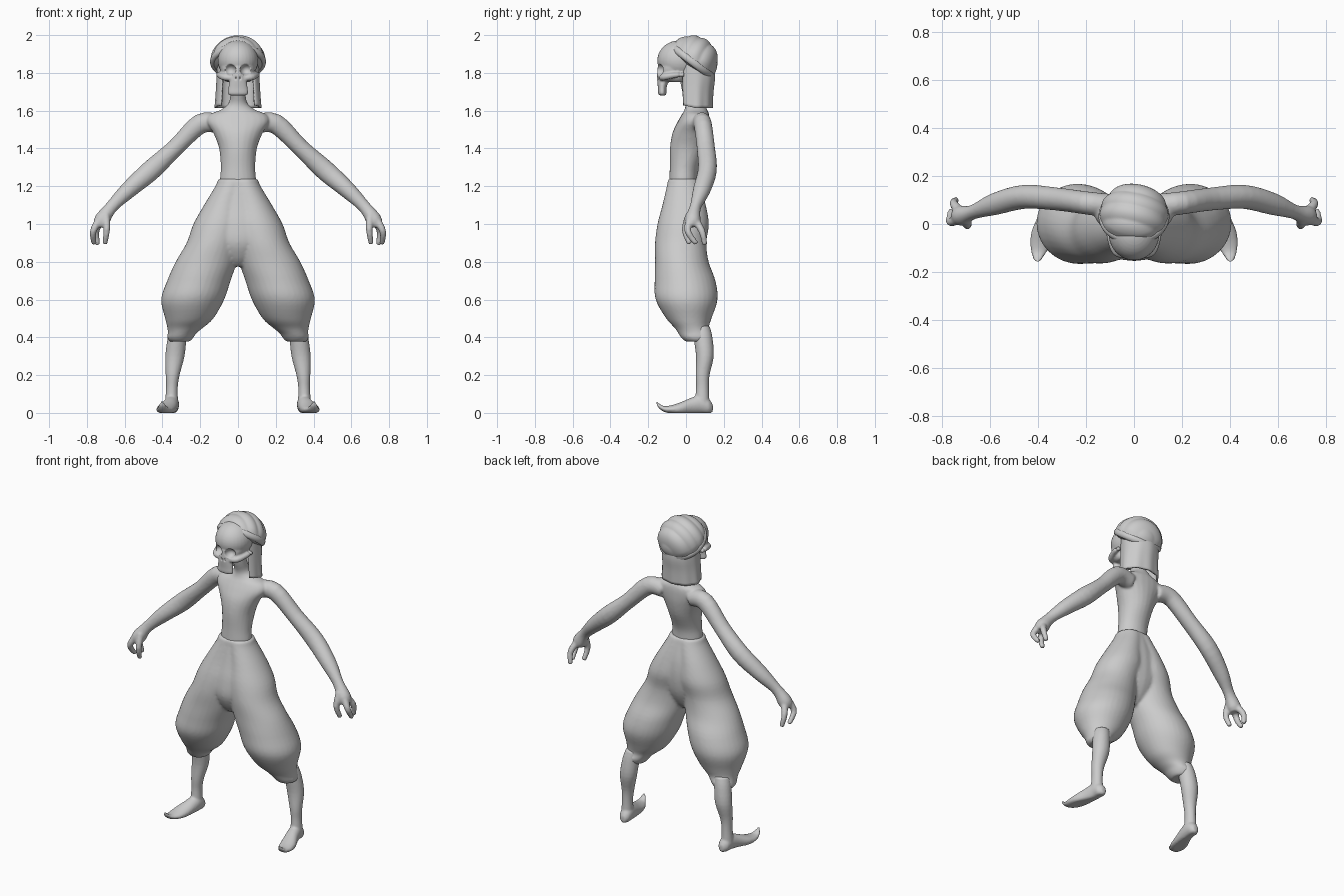
import bpy, bmesh, math
from mathutils import Vector, Matrix

if "Cube" in bpy.data.objects:
    bpy.data.objects.remove(bpy.data.objects["Cube"])

Y = Vector((0, 1, 0))


def spline(rows, k=4):
    """Catmull-Rom through rows of numbers."""
    out = []
    for i in range(len(rows) - 1):
        p0, p1, p2 = rows[max(i - 1, 0)], rows[i], rows[i + 1]
        p3 = rows[min(i + 2, len(rows) - 1)]
        for j in range(k):
            t = j / k
            out.append([0.5 * (2 * b + (c - a) * t + (2 * a - 5 * b + 4 * c - d) * t * t
                               + (3 * b - a - 3 * c + d) * t ** 3)
                        for a, b, c, d in zip(p0, p1, p2, p3)])
    return out + [list(rows[-1])]


def loft(bm, rows, axis=None, side=1, n=24):
    """Closed skin over rings (x, y, z, ra, rb); rings follow the path unless axis is given."""
    rows = spline(rows)
    rings = []
    for i, (x, y, z, a, b) in enumerate(rows):
        if axis == 'Z':
            u, v = Vector((1, 0, 0)), Y
        elif axis == 'Y':
            u, v = Vector((1, 0, 0)), Vector((0, 0, 1))
        else:
            q, p = rows[min(i + 1, len(rows) - 1)], rows[max(i - 1, 0)]
            t = (Vector(q[:3]) - Vector(p[:3])).normalized()
            u = t.cross(Y).normalized()
            v = u.cross(t)
        ring = []
        for j in range(n):
            w = 2 * math.pi * j / n
            co = Vector((x, y, z)) + u * a * math.cos(w) + v * b * math.sin(w)
            ring.append(bm.verts.new((co.x * side, co.y, max(co.z, 0))))
        rings.append(ring)
    for r, s in zip(rings, rings[1:]):
        for j in range(n):
            bm.faces.new((r[j], r[(j + 1) % n], s[(j + 1) % n], s[j]))
    bm.faces.new(rings[0])
    bm.faces.new(rings[-1])


def ball(bm, loc, size):
    m = Matrix.Translation(loc) @ Matrix.Diagonal((*size, 1))
    bmesh.ops.create_uvsphere(bm, u_segments=32, v_segments=20, radius=1, matrix=m)


def finish(name, bm):
    bmesh.ops.recalc_face_normals(bm, faces=bm.faces)
    for f in bm.faces:
        f.smooth = True
    me = bpy.data.meshes.new(name)
    bm.to_mesh(me)
    bm.free()
    ob = bpy.data.objects.new(name, me)
    bpy.context.collection.objects.link(ob)
    return ob


def fuse(ob, voxel, smooth=0):
    """Melt overlapping parts into one skin."""
    m = ob.modifiers.new("fuse", 'REMESH')
    m.mode, m.voxel_size, m.use_smooth_shade = 'VOXEL', voxel, True
    if smooth:
        s = ob.modifiers.new("relax", 'SMOOTH')
        s.factor, s.iterations = 0.5, smooth


# torso with neck, arms and three-fingered hands
bm = bmesh.new()
loft(bm, [(0, -.015, 1.18, .09, .075), (0, -.015, 1.23, .096, .074), (0, -.01, 1.30, .091, .076),
          (0, .01, 1.40, .10, .095), (0, .025, 1.48, .13, .097), (0, .04, 1.54, .165, .085),
          (0, .05, 1.58, .15, .072), (0, .052, 1.605, .09, .06), (0, .045, 1.64, .05, .048),
          (0, .02, 1.70, .04, .04), (0, 0, 1.80, .04, .04)], 'Z')
for s in (1, -1):
    loft(bm, [(.10, .075, 1.53, .05, .05), (.20, .088, 1.53, .053, .048), (.33, .105, 1.405, .046, .048),
              (.46, .113, 1.285, .054, .05), (.58, .083, 1.18, .045, .046), (.67, .05, 1.09, .033, .03),
              (.72, .035, 1.02, .042, .042), (.73, .035, .985, .03, .03)], side=s)
    for path in ([(.70, .02, 1.05), (.695, -.005, .97), (.705, .02, .895)],
                 [(.735, .02, 1.02), (.767, .01, .96), (.762, .055, .895)],
                 [(.725, .05, 1.02), (.752, .085, .96), (.742, .10, .89)]):
        loft(bm, [(*p, r, r) for p, r in zip(path, (.022, .018, .014))], side=s, n=12)
fuse(finish("torso_and_arms", bm), .007, 5)

# baggy trousers: two balloon legs and a hip core
bm = bmesh.new()
loft(bm, [(0, -.03, .775, .03, .05), (0, -.03, .82, .09, .09), (0, -.028, .90, .16, .125),
          (0, -.018, 1.0, .205, .128), (0, -.01, 1.1, .165, .112), (0, -.012, 1.2, .118, .088),
          (0, -.015, 1.24, .104, .08)], 'Z')
for s in (1, -1):
    loft(bm, [(.308, .055, .378, .055, .06), (.305, .05, .40, .07, .077), (.297, .045, .42, .075, .085),
              (.28, .03, .45, .094, .09), (.258, .015, .50, .128, .12), (.24, .003, .60, .167, .164),
              (.207, -.005, .70, .168, .161), (.168, -.022, .80, .162, .142), (.13, -.028, .90, .142, .136),
              (.10, -.015, 1.0, .136, .136), (.075, -.01, 1.1, .105, .115), (.04, -.012, 1.2, .08, .09),
              (.03, -.015, 1.24, .075, .08)], 'Z', s, 32)
fuse(finish("baggy_trousers", bm), .009, 5)

# shins and slippers with curled toes
bm = bmesh.new()
for s in (1, -1):
    loft(bm, [(.31, .08, .46, .045, .045), (.322, .09, .40, .05, .05), (.334, .10, .30, .051, .047),
              (.346, .088, .20, .037, .037), (.35, .087, .13, .031, .034), (.352, .085, .04, .036, .04)], 'Z', s)
    loft(bm, [(.345, .142, .025, .015, .02), (.348, .12, .035, .033, .04), (.35, .08, .045, .038, .05),
              (.36, .03, .036, .042, .045), (.378, -.03, .022, .049, .034), (.388, -.08, .018, .045, .022),
              (.397, -.12, .022, .031, .015), (.402, -.148, .042, .017, .012),
              (.402, -.156, .055, .009, .008)], 'Y', s)
fuse(finish("shins_and_slippers", bm), .006, 4)

# skull mask: cranium, cheeks, muzzle
bm = bmesh.new()
ball(bm, (0, -.035, 1.865), (.107, .117, .107))
loft(bm, [(0, -.06, 1.752, .062, .05), (0, -.068, 1.765, .076, .07), (0, -.07, 1.79, .084, .08),
          (0, -.062, 1.83, .094, .088), (0, -.04, 1.88, .09, .09)], 'Z')
loft(bm, [(0, -.124, 1.68, .040, .015), (0, -.126, 1.69, .054, .022), (0, -.126, 1.72, .051, .023),
          (0, -.124, 1.755, .046, .028), (0, -.13, 1.785, .03, .024), (0, -.125, 1.83, .016, .024)], 'Z')
for s in (1, -1):
    loft(bm, [(.035, -.13, 1.772, .014, .014), (.075, -.115, 1.778, .018, .018),
              (.10, -.05, 1.79, .015, .015), (.10, -.01, 1.79, .012, .012)], side=s, n=12)
skull = finish("skull_face", bm)
fuse(skull, .005, 3)

# eye sockets and nostrils
bm = bmesh.new()
for s in (1, -1):
    ball(bm, (s * .043, -.15, 1.816), (.033, .042, .031))
    ball(bm, (s * .011, -.156, 1.772), (.007, .016, .012))
cutter = finish("socket_cutter", bm)
fuse(cutter, .004)
cutter.hide_render = True
cutter.display_type = 'WIRE'
cut = skull.modifiers.new("sockets", 'BOOLEAN')
cut.operation, cut.object, cut.solver = 'DIFFERENCE', cutter, 'EXACT'
fuse(skull, .004, 2)

# tilted turban with wrapped folds
bm = bmesh.new()
bmesh.ops.create_uvsphere(bm, u_segments=96, v_segments=64, radius=1)
for v in bm.verts:
    x, y, z = v.co
    fold = abs(math.sin(math.pi * (y + .25 * x + .3 * z) / .5))
    k = .965 + .045 * fold * max(0, min(1, z * 3))
    v.co = Vector((x * .147, y * .14, z * (.142 if z > 0 else .035))) * k
tilt = Matrix.Translation((0, .03, 1.857)) @ Matrix.Rotation(math.radians(-37), 4, 'X')
bm.transform(tilt)
# rolled edge of the turban
roll = bmesh.new()
R, r, n, m = 1.0, .016, 72, 12
grid = [[bm.verts.new(tilt @ Vector(((.132 + r * math.cos(b)) * math.cos(a),
                                     (.126 + r * math.cos(b)) * math.sin(a), .004 + 1.3 * r * math.sin(b))))
         for b in [2 * math.pi * j / m for j in range(m)]] for a in [2 * math.pi * i / n for i in range(n)]]
roll.free()
for i in range(n):
    for j in range(m):
        bm.faces.new((grid[i][j], grid[(i + 1) % n][j], grid[(i + 1) % n][(j + 1) % m], grid[i][(j + 1) % m]))
finish("turban", bm)

# neck cloth hanging below the turban, open at the front
bm = bmesh.new()
rows = spline([(1.86, .045, .104, .095), (1.78, .05, .108, .098), (1.70, .047, .112, .092), (1.615, .047, .118, .088)])
n = 40
sheet = []
for z, yc, rx, ry in rows:
    drop = (1.86 - z) / .245
    ring = []
    for j in range(n + 1):
        a = math.radians(-42 + 264 * j / n)
        k = 1 + .025 * drop * math.cos(9 * (a - math.pi / 2))
        ring.append(bm.verts.new((rx * k * math.cos(a), yc + ry * k * math.sin(a),
                                  z + .02 * drop * max(0, -math.sin(a)))))
    sheet.append(ring)
for p, q in zip(sheet, sheet[1:]):
    for j in range(n):
        bm.faces.new((p[j], q[j], q[j + 1], p[j + 1]))
cloth = finish("neck_cloth", bm)
sol = cloth.modifiers.new("thickness", 'SOLIDIFY')
sol.thickness, sol.offset = .01, 0
